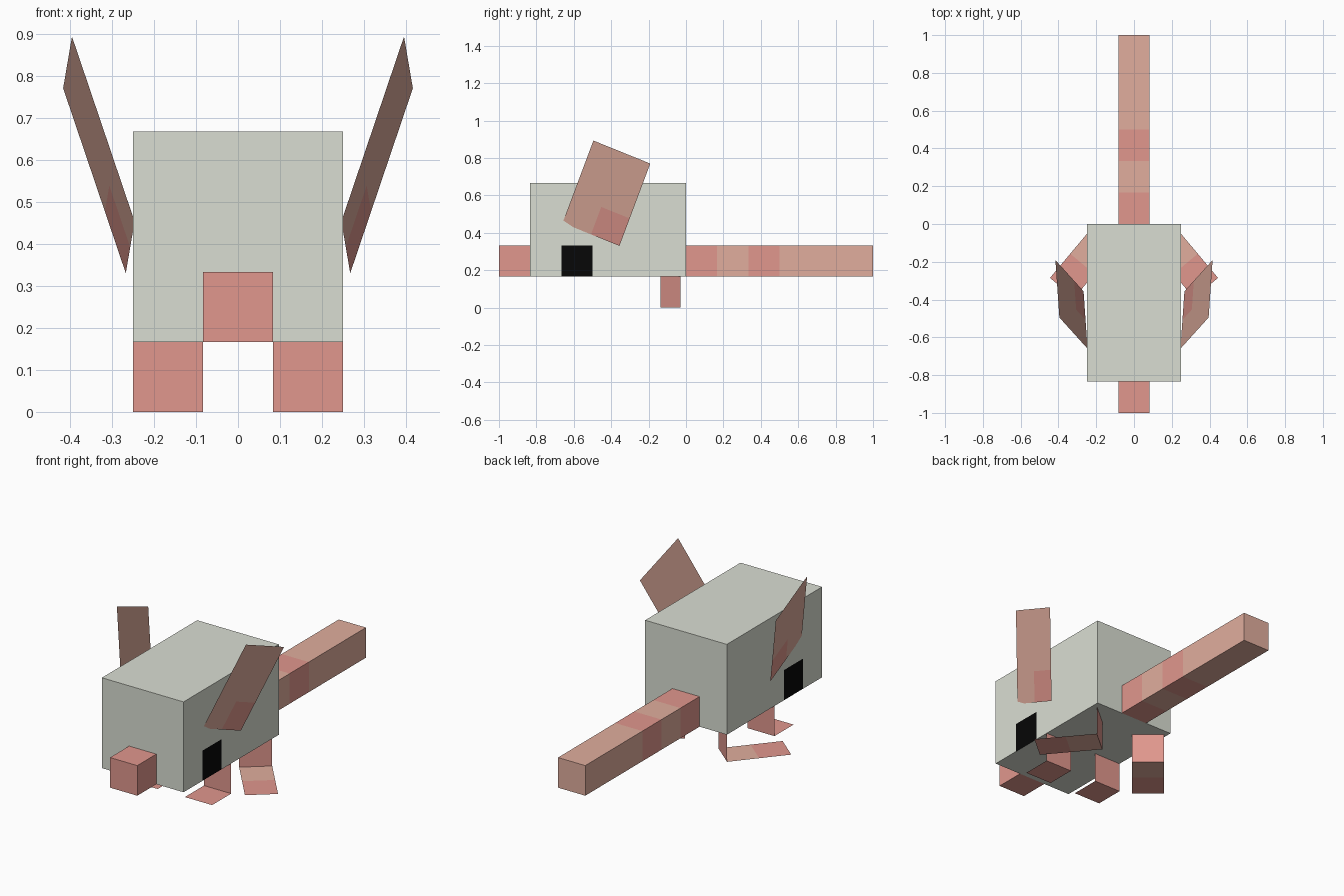
import bpy, bmesh, math
from mathutils import Vector, Matrix

cube = bpy.data.objects.get("Cube")
if cube:
    bpy.data.objects.remove(cube, do_unlink=True)

U = 1 / 6  # modelling unit


def material(name, rgb):
    m = bpy.data.materials.new(name)
    m.use_nodes = True
    m.diffuse_color = (*rgb, 1)
    m.node_tree.nodes["Principled BSDF"].inputs["Base Color"].default_value = (*rgb, 1)
    return m


GREY = material("pale_grey", (0.70, 0.73, 0.65))
PINK = material("pink", (0.75, 0.31, 0.27))
TAN = material("tan", (0.75, 0.42, 0.34))
BLACK = material("black", (0.002, 0.002, 0.002))


def finish(name, bm, mats):
    mesh = bpy.data.meshes.new(name)
    bm.to_mesh(mesh)
    bm.free()
    for m in mats:
        mesh.materials.append(m)
    obj = bpy.data.objects.new(name, mesh)
    bpy.context.collection.objects.link(obj)
    return obj


def box(name, lo, hi, mats, cuts=(), rule=None):
    """Box between two corners, cut along (axis, position) planes and coloured by rule."""
    lo, hi = Vector(lo), Vector(hi)
    bm = bmesh.new()
    bmesh.ops.create_cube(bm, size=1, matrix=Matrix.Translation((lo + hi) / 2)
                          @ Matrix.Diagonal((*(hi - lo), 1)))
    for axis, pos in cuts:
        normal = Vector((0, 0, 0))
        normal[axis] = 1
        bmesh.ops.bisect_plane(bm, geom=bm.verts[:] + bm.edges[:] + bm.faces[:],
                               plane_co=normal * pos, plane_no=normal)
    bm.normal_update()
    if rule:
        for f in bm.faces:
            f.material_index = rule(f.calc_center_median(), f.normal)
    return finish(name, bm, mats)


def plate(name, origin, u, v, mats, nu=1, nv=1, rule=None, flip=False):
    """Flat sheet spanned by u and v, split into nu x nv cells coloured by rule(i, j)."""
    origin, u, v = Vector(origin), Vector(u), Vector(v)
    bm = bmesh.new()
    grid = [[bm.verts.new(origin + u * i / nu + v * j / nv) for j in range(nv + 1)]
            for i in range(nu + 1)]
    for i in range(nu):
        for j in range(nv):
            f = bm.faces.new((grid[i][j], grid[i + 1][j], grid[i + 1][j + 1], grid[i][j + 1]))
            f.material_index = rule(i, j) if rule else 0
            if flip:
                f.normal_flip()
    return finish(name, bm, mats)


# Body with eyes cut into its two sides
def eye_rule(c, n):
    return int(abs(n.x) > 0.9 and -4 * U < c.y < -3 * U and c.z < 2 * U)


box("body", (-1.5 * U, -5 * U, U), (1.5 * U, 0, 4 * U), [GREY, BLACK],
    [(1, -4 * U), (1, -3 * U), (2, 2 * U)], eye_rule)

# Snout and banded tail
box("snout", (-U / 2, -1, U), (U / 2, -5 * U, 2 * U), [PINK])
box("tail", (-U / 2, 0, U), (U / 2, 1, 2 * U), [PINK, TAN],
    [(1, U), (1, 2 * U), (1, 3 * U)],
    lambda c, n: int(U < c.y < 2 * U or c.y > 3 * U))

for side, s in (("left", 1), ("right", -1)):
    flip = s < 0

    # Ear: tilted sheet with a pink square at its lower rear corner
    low_front = Vector((s * 0.246, -0.66, 0.453))
    low_back = Vector((s * 0.267, -0.356, 0.33))
    top_front = Vector((s * 0.395, -0.495, 0.893))
    plate(side + "_ear", low_front, low_back - low_front, top_front - low_front,
          [TAN, PINK], 2, 3, lambda i, j: int(i == 1 and j == 0), flip)

    # Legs: upright sheet with a flat foot; the hind pair is turned outward
    for part, y, angle, length in (("front", -2.5 * U, 0, 1), ("hind", -U / 2, 40, 2)):
        a = math.radians(angle)
        across = Vector((s * math.cos(a), math.sin(a), 0)) * U
        toe = Vector((s * math.sin(a), -math.cos(a), 0)) * U * length
        corner = Vector((s * U, y, 0)) - across / 2
        plate(f"{side}_{part}_leg", corner, across, (0, 0, U), [PINK], flip=flip)
        plate(f"{side}_{part}_foot", corner, across, toe, [PINK, TAN], 1, length,
              lambda i, j, n=length: int(j < n - 1), not flip)
